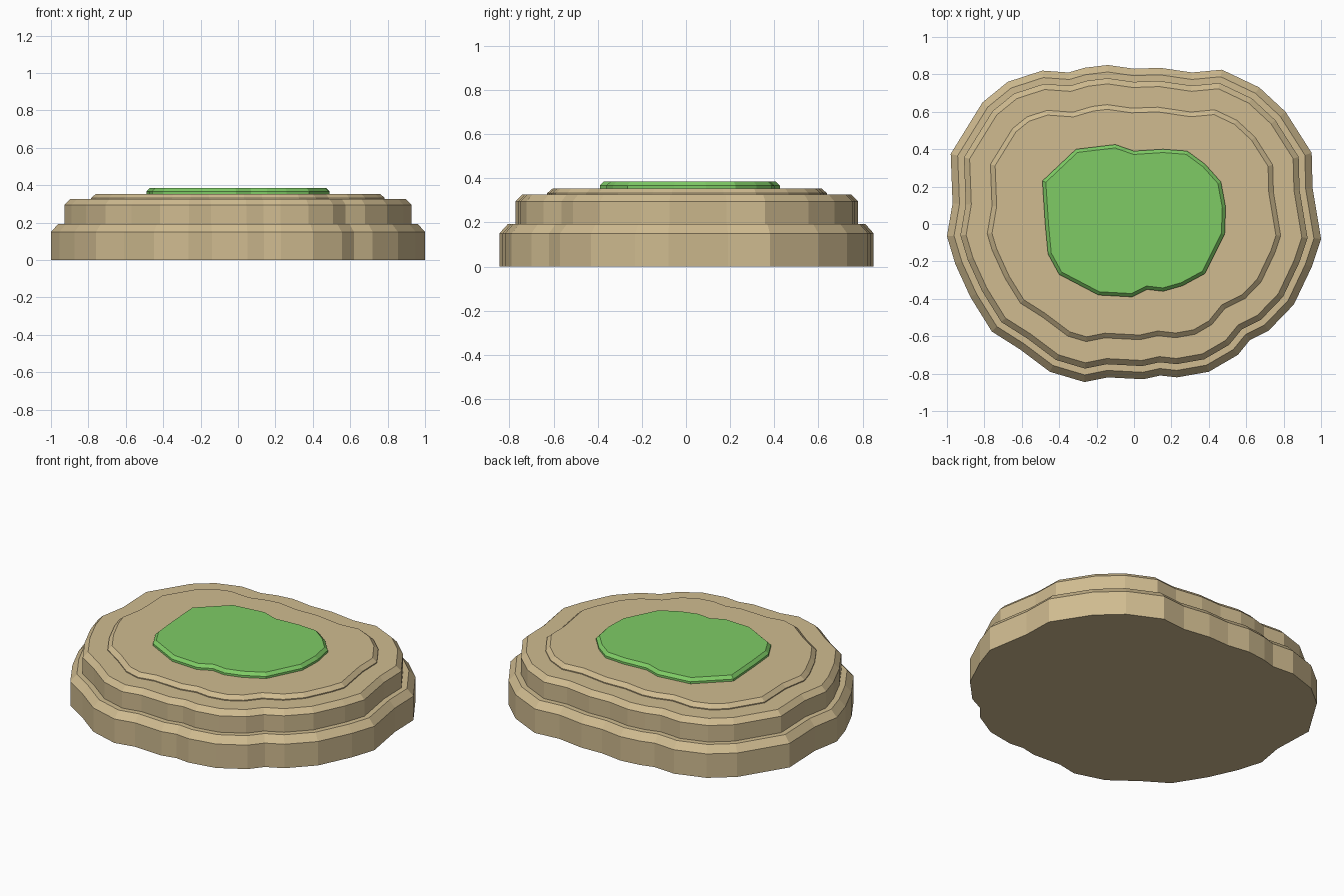
import bpy
import bmesh
from mathutils import Vector


def make_material(name, colour):
    mat = bpy.data.materials.new(name)
    mat.use_nodes = True
    mat.diffuse_color = (*colour, 1)
    shader = next(n for n in mat.node_tree.nodes if n.type == "BSDF_PRINCIPLED")
    shader.inputs["Base Color"].default_value = (*colour, 1)
    return mat


def inset_outline(outline, distance):
    """Move a clockwise outline inward by an even distance, with mitred corners."""
    result = []
    for i, point in enumerate(outline):
        before = (point - outline[i - 1]).normalized()
        after = (outline[(i + 1) % len(outline)] - point).normalized()
        normal_a = Vector((before.y, -before.x))
        normal_b = Vector((after.y, -after.x))
        mitre = (normal_a + normal_b) / (1 + normal_a.dot(normal_b))
        result.append(point + mitre * distance)
    return result


def make_slab(name, outline, rings, material):
    """Loft a closed slab through rings given as (inset, height) pairs."""
    bm = bmesh.new()
    loops = []
    for inset, height in rings:
        points = inset_outline(outline, inset)
        loops.append([bm.verts.new((p.x, p.y, height)) for p in points])
    count = len(outline)
    for lower, upper in zip(loops, loops[1:]):
        for i in range(count):
            j = (i + 1) % count
            bm.faces.new((lower[i], lower[j], upper[j], upper[i]))
    bm.faces.new(loops[0])
    bm.faces.new(loops[-1])
    bmesh.ops.recalc_face_normals(bm, faces=bm.faces[:])
    mesh = bpy.data.meshes.new(name)
    bm.to_mesh(mesh)
    bm.free()
    mesh.materials.append(material)
    obj = bpy.data.objects.new(name, mesh)
    bpy.context.collection.objects.link(obj)
    return obj


default_cube = bpy.data.objects.get("Cube")
if default_cube:
    bpy.data.objects.remove(default_cube, do_unlink=True)

sandstone = make_material("tan stone", (0.63, 0.50, 0.28))
grass = make_material("grass green", (0.21, 0.60, 0.13))

# Wavy rock outline, clockwise, in hundredths
rock_profile = [
    (-14, 85), (0, 83), (14, 83.5), (31, 81), (47, 82.5), (67, 73), (81, 60),
    (95, 38), (95.5, 19), (100, -8), (95, -23), (85.5, -43), (72, -57),
    (62, -62), (55.5, -70), (40, -79), (23, -82), (14, -81), (5, -83),
    (-14, -82), (-26.5, -84.5), (-45, -79), (-61, -67), (-76, -57.5),
    (-87.5, -39), (-95.5, -21.5), (-100, -6.5), (-97, 11), (-98, 37.5),
    (-81, 65), (-67.5, 76), (-49, 82), (-35, 81), (-26.5, 83.5),
]

# Grass outline, clockwise, in hundredths
grass_profile = [
    (-31, 40), (-10, 42.5), (0, 39), (15.5, 40), (28.5, 39), (38, 32),
    (46.5, 22.5), (49, 9), (48.5, -5.5), (38, -26.5), (26, -33), (15.5, -36),
    (7, -35), (-1, -39), (-19, -38), (-40, -27), (-46, -16), (-47.5, 0),
    (-49, 23),
]

rock_outline = [Vector(p) / 100 for p in rock_profile]
grass_outline = [Vector(p) / 100 for p in grass_profile]

# Stepped rock tiers, each with a chamfered rim
tiers = {
    "lower_rock_tier": [(0, 0), (0, 0.15), (0.037, 0.192)],
    "middle_rock_tier": [(0.07, 0.18), (0.07, 0.295), (0.10, 0.326)],
    "upper_rock_tier": [(0.21, 0.31), (0.21, 0.332), (0.235, 0.354)],
}
for tier_name, tier_rings in tiers.items():
    make_slab(tier_name, rock_outline, tier_rings, sandstone)

# Grass patch on the summit
make_slab("grass_patch", grass_outline,
          [(0, 0.34), (0, 0.367), (0.018, 0.385)], grass)
